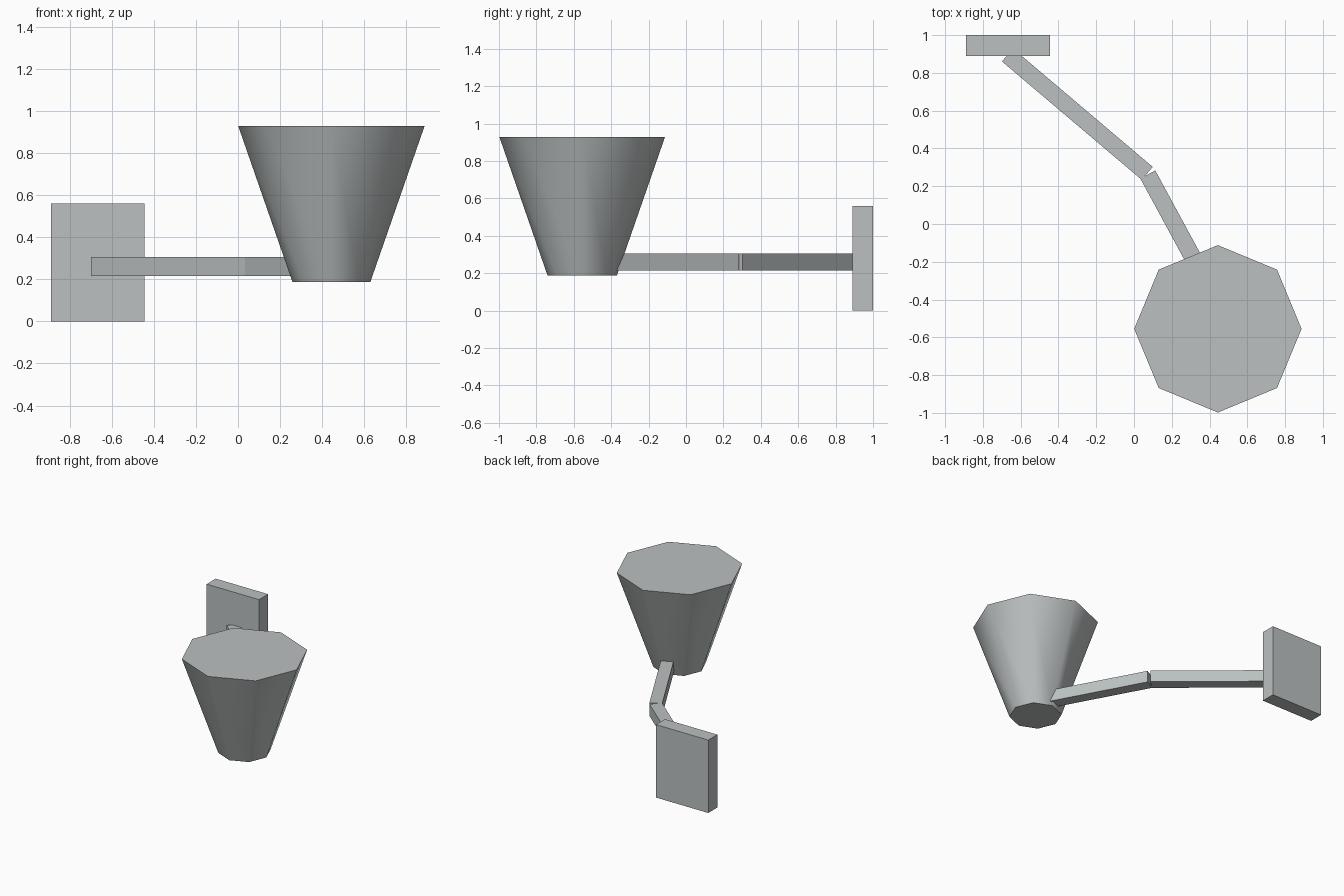
import bpy, math
from mathutils import Vector

if "Cube" in bpy.data.objects:
    bpy.data.objects.remove(bpy.data.objects["Cube"])

grey = bpy.data.materials.new("cool_grey")
grey.diffuse_color = (0.50, 0.53, 0.53, 1)
grey.use_nodes = True
grey.node_tree.nodes["Principled BSDF"].inputs["Base Color"].default_value = grey.diffuse_color


def box(name, center, size, angle=0):
    bpy.ops.mesh.primitive_cube_add(size=1, location=center, rotation=(0, 0, angle))
    ob = bpy.context.object
    ob.name = name
    ob.scale = size
    bpy.ops.object.transform_apply(location=False, rotation=True, scale=True)
    ob.data.materials.append(grey)
    return ob


def arm(name, start, end, z=0.26, thick=0.09):
    """Square bar running between two plan points."""
    a, b = Vector(start), Vector(end)
    d = b - a
    mid = (a + b) / 2
    return box(name, (mid.x, mid.y, z), (d.length, thick, thick), math.atan2(d.y, d.x))


# Wall plate
box("wall_plate", (-0.667, 0.945, 0.28), (0.445, 0.11, 0.56))

# Two-part bracket arm
arm("long_arm", (-0.67, 0.895), (0.07, 0.268))
arm("short_arm", (0.073, 0.262), (0.443, -0.42))

# Tapered eight-sided shade with closed ends
bpy.ops.mesh.primitive_cone_add(vertices=8, radius1=0.185, radius2=0.443, depth=0.742,
                                location=(0.444, -0.555, 0.558))
shade = bpy.context.object
shade.name = "lamp_shade"
shade.data.materials.append(grey)
bpy.ops.object.shade_smooth_by_angle(angle=math.radians(60))
